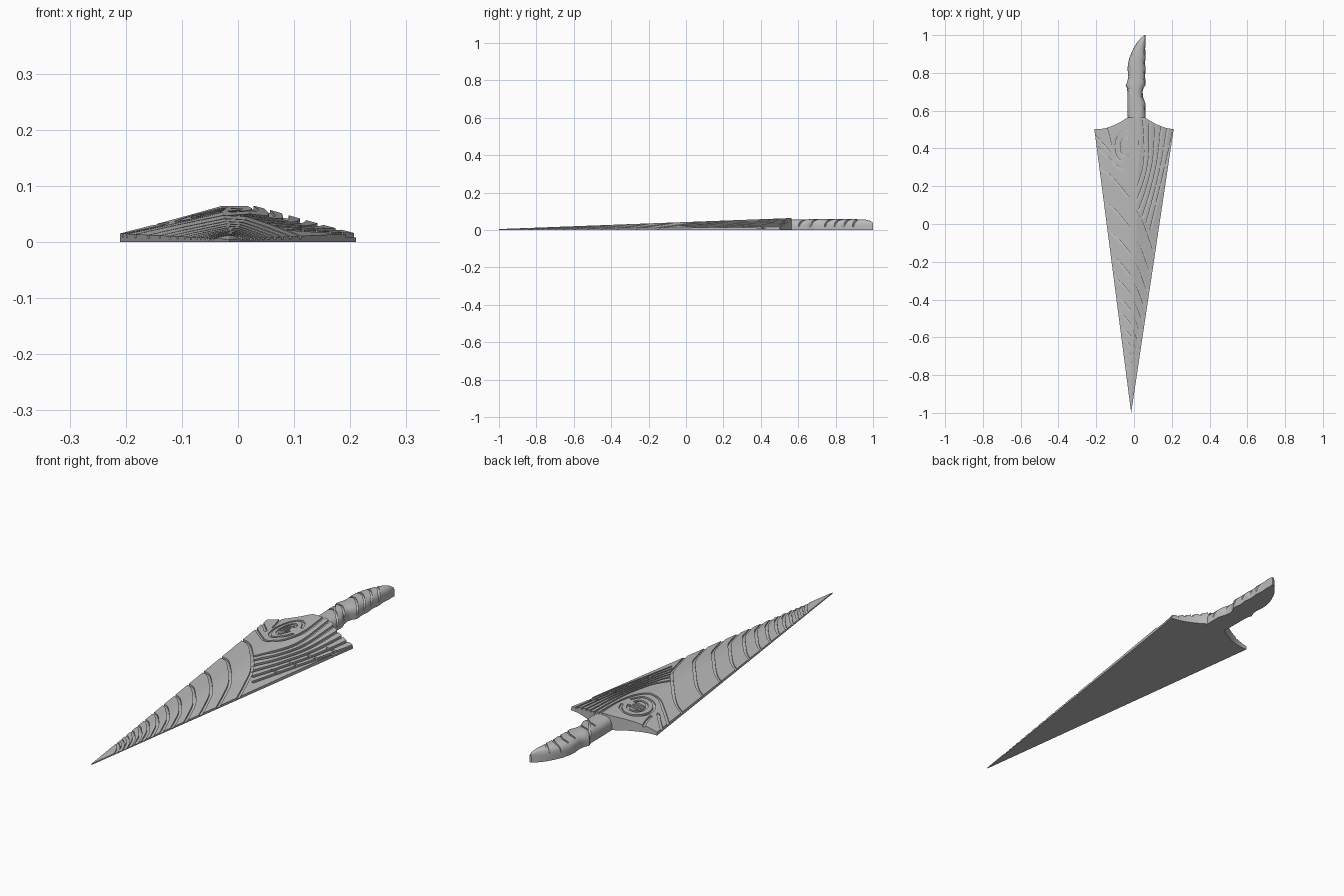
import bpy, bmesh, math
from mathutils import Vector

cube = bpy.data.objects.get("Cube")
if cube:
    bpy.data.objects.remove(cube, do_unlink=True)

steel = bpy.data.materials.new("plain_grey")
steel.use_nodes = True
GREY = (0.5, 0.5, 0.5, 1)
steel.diffuse_color = GREY
steel.node_tree.nodes["Principled BSDF"].inputs["Base Color"].default_value = GREY

TIP_X = -0.015
TIP_Z = 0.005


def lerp_table(rows, t):
    """Linear lookup in rows of (key, values...)."""
    if t <= rows[0][0]:
        return rows[0][1:]
    for a, b in zip(rows, rows[1:]):
        if t <= b[0]:
            k = (t - a[0]) / (b[0] - a[0])
            return [p + (q - p) * k for p, q in zip(a[1:], b[1:])]
    return rows[-1][1:]


def make_object(name, bm):
    bmesh.ops.recalc_face_normals(bm, faces=bm.faces)
    mesh = bpy.data.meshes.new(name)
    bm.to_mesh(mesh)
    bm.free()
    mesh.materials.append(steel)
    obj = bpy.data.objects.new(name, mesh)
    bpy.context.collection.objects.link(obj)
    return obj


def smooth_path(points, steps=8):
    """Catmull-Rom curve through flat points."""
    p = [Vector(q) for q in points]
    p = [2 * p[0] - p[1]] + p + [2 * p[-1] - p[-2]]
    out = []
    for a, b, c, d in zip(p, p[1:], p[2:], p[3:]):
        for i in range(steps):
            t = i / steps
            out.append(0.5 * (2 * b + (c - a) * t + (2 * a - 5 * b + 4 * c - d) * t ** 2
                              + (3 * b - a - 3 * c + d) * t ** 3))
    out.append(p[-2])
    return out


def add_ribbon(bm, points, surface, width, depth):
    """Solid strip that follows a path and dips just below the surface."""
    path = smooth_path(points)
    rings = []
    for i, c in enumerate(path):
        along = path[min(i + 1, len(path) - 1)] - path[max(i - 1, 0)]
        side = Vector((-along.y, along.x)).normalized() * width / 2
        z = surface(c.x, c.y)
        floor = z - min(depth, z * 0.5)
        ring = []
        for q, h in ((c - side, floor), (c + side, floor), (c + side, z + 0.03), (c - side, z + 0.03)):
            ring.append(bm.verts.new((q.x, q.y, h)))
        rings.append(ring)
    for a, b in zip(rings, rings[1:]):
        for k in range(4):
            n = (k + 1) % 4
            bm.faces.new((a[k], a[n], b[n], b[k]))
    bm.faces.new(rings[0])
    bm.faces.new(rings[-1])


def carve(obj, paths, surface, width, depth):
    bm = bmesh.new()
    for p in paths:
        add_ribbon(bm, p, surface, width, depth)
    bmesh.ops.triangulate(bm, faces=bm.faces)
    cutter = make_object(obj.name + "_groove_cutter", bm)
    cutter.hide_render = True
    mod = obj.modifiers.new("grooves", 'BOOLEAN')
    mod.operation = 'DIFFERENCE'
    mod.solver = 'EXACT'
    mod.use_self = True
    mod.object = cutter
    bpy.ops.object.select_all(action='DESELECT')
    bpy.context.view_layer.objects.active = obj
    obj.select_set(True)
    bpy.ops.object.modifier_apply(modifier=mod.name)
    bpy.data.objects.remove(cutter, do_unlink=True)


# Blade: planes that fan out from the tip to a concave back edge
SLOPES = [(-0.13, 0.0067), (-0.0096, 0.0376), (0.029, 0.0376), (0.15, 0.0067)]


def blade_top(x, y):
    length = max(y + 1, 0.001)
    return TIP_Z + length * lerp_table(SLOPES, (x - TIP_X) / length)[0]


def back_y(x):
    d = min(max((abs(x - 0.012) - 0.045) / 0.16, 0), 1)
    return 0.565 - 0.063 * (1 - (1 - d) ** 1.8)


def spread(a, b, n):
    return [a + (b - a) * i / n for i in range(n + 1)]


bm = bmesh.new()
tip_top = bm.verts.new((TIP_X, -1, TIP_Z))
tip_low = bm.verts.new((TIP_X, -1, 0))
panels = [spread(-0.21, -0.03, 12), [-0.03, 0.03], spread(0.03, 0.21, 12)]
xs = panels[0] + panels[2]
top = [bm.verts.new((x, back_y(x), blade_top(x, back_y(x)))) for x in xs]
low = [bm.verts.new((x, back_y(x), 0)) for x in xs]
for part in (top[:13], top[12:14], top[13:]):
    bm.faces.new([tip_top] + part)
bm.faces.new([tip_low] + low)
for i in range(len(xs) - 1):
    bm.faces.new((top[i], top[i + 1], low[i + 1], low[i]))
for i in (0, -1):
    bm.faces.new((tip_top, top[i], low[i], tip_low))
blade = make_object("blade", bm)

# Sweeping grain lines across the front of the blade
SWEEP = [(-0.15, 1), (-0.09, 0.96), (-0.02, 0.88), (0.05, 0.8), (0.1, 0.72), (0.17, 0.62)]
lines = []
for i in range(13):
    reach = 0.22 * 1.16 ** i
    lines.append([(TIP_X + f * reach * k, reach * k - 1) for f, k in SWEEP])
# Long grain lines fanning to the back on the left
for i in range(6):
    t = i / 5
    lines.append([(-0.02 + 0.11 * t, 0.12 - 0.15 * t), (0.03 + 0.1 * t, 0.22 - 0.08 * t),
                  (0.06 + 0.115 * t, 0.36 - 0.03 * t), (0.05 + 0.17 * t, 0.6 - 0.06 * t)])
# Short cross cuts between them
for i in range(4):
    x, y = 0.09 + 0.02 * i, 0.1 + 0.1 * i
    lines.append([(x, y), (x + 0.04, y + 0.012)])
# Knot with rings and hatching, and the lines that wrap it
for a, b in ((0.03, 0.05), (0.058, 0.085)):
    angles = [math.radians(20 + 32 * i) for i in range(11)]
    lines.append([(-0.05 + a * math.cos(t), 0.41 + b * math.sin(t)) for t in angles])
for y in (0.39, 0.41, 0.43):
    lines.append([(-0.068, y), (-0.032, y + 0.005)])
lines.append([(-0.22, 0.43), (-0.13, 0.34), (-0.06, 0.285), (0, 0.31), (0.03, 0.42), (0.02, 0.6)])
lines.append([(-0.23, 0.49), (-0.165, 0.42), (-0.13, 0.38)])
lines.append([(-0.17, 0.56), (-0.14, 0.48), (-0.125, 0.42)])
carve(blade, lines, blade_top, 0.011, 0.007)

# Handle: rounded sections with a flat underside; rows are y, right x, left x, top
HANDLE = [(0.555, -0.033, 0.06, 0.057), (0.64, -0.035, 0.06, 0.057), (0.67, -0.035, 0.049, 0.058),
          (0.7, -0.035, 0.045, 0.058), (0.72, -0.037, 0.05, 0.058), (0.735, -0.044, 0.06, 0.058),
          (0.755, -0.035, 0.062, 0.058), (0.78, -0.03, 0.058, 0.058), (0.82, -0.034, 0.062, 0.058),
          (0.85, -0.032, 0.058, 0.058), (0.89, -0.021, 0.062, 0.058), (0.93, -0.003, 0.059, 0.057),
          (0.96, 0.015, 0.062, 0.055), (0.985, 0.037, 0.061, 0.049), (1, 0.054, 0.062, 0.038)]
SHOULDER = 0.02


def handle_top(x, y):
    right, left, peak = lerp_table(HANDLE, y)
    u = min(abs(2 * x - left - right) / (left - right), 1)
    return SHOULDER + (peak - SHOULDER) * (1 - u ** 2.5) ** 0.4


bm = bmesh.new()
sections = []
for y, right, left, peak in HANDLE:
    mid, half = (left + right) / 2, (left - right) / 2
    ring = [bm.verts.new((left, y, 0))]
    for i in range(17):
        t = math.pi * i / 16
        c, s = math.cos(t), max(math.sin(t), 0)
        x = mid + half * math.copysign(abs(c) ** 0.8, c)
        ring.append(bm.verts.new((x, y, SHOULDER + (peak - SHOULDER) * s ** 0.8)))
    ring.append(bm.verts.new((right, y, 0)))
    sections.append(ring)
for a, b in zip(sections, sections[1:]):
    for k in range(len(a)):
        n = (k + 1) % len(a)
        bm.faces.new((a[k], a[n], b[n], b[k]))
bm.faces.new(sections[0])
bm.faces.new(sections[-1])
bmesh.ops.triangulate(bm, faces=bm.faces)
handle = make_object("handle", bm)

# Curved grip lines over the handle
grips = []
for y in (0.6, 0.65, 0.74, 0.79, 0.84, 0.89):
    grips.append([(-0.02, y + 0.06), (0.01, y + 0.055), (0.04, y + 0.03), (0.075, y - 0.01)])
grips.append([(-0.06, 0.74), (-0.02, 0.7), (0.01, 0.655)])
carve(handle, grips, handle_top, 0.008, 0.005)
bpy.ops.object.shade_smooth_by_angle(angle=math.radians(35))
